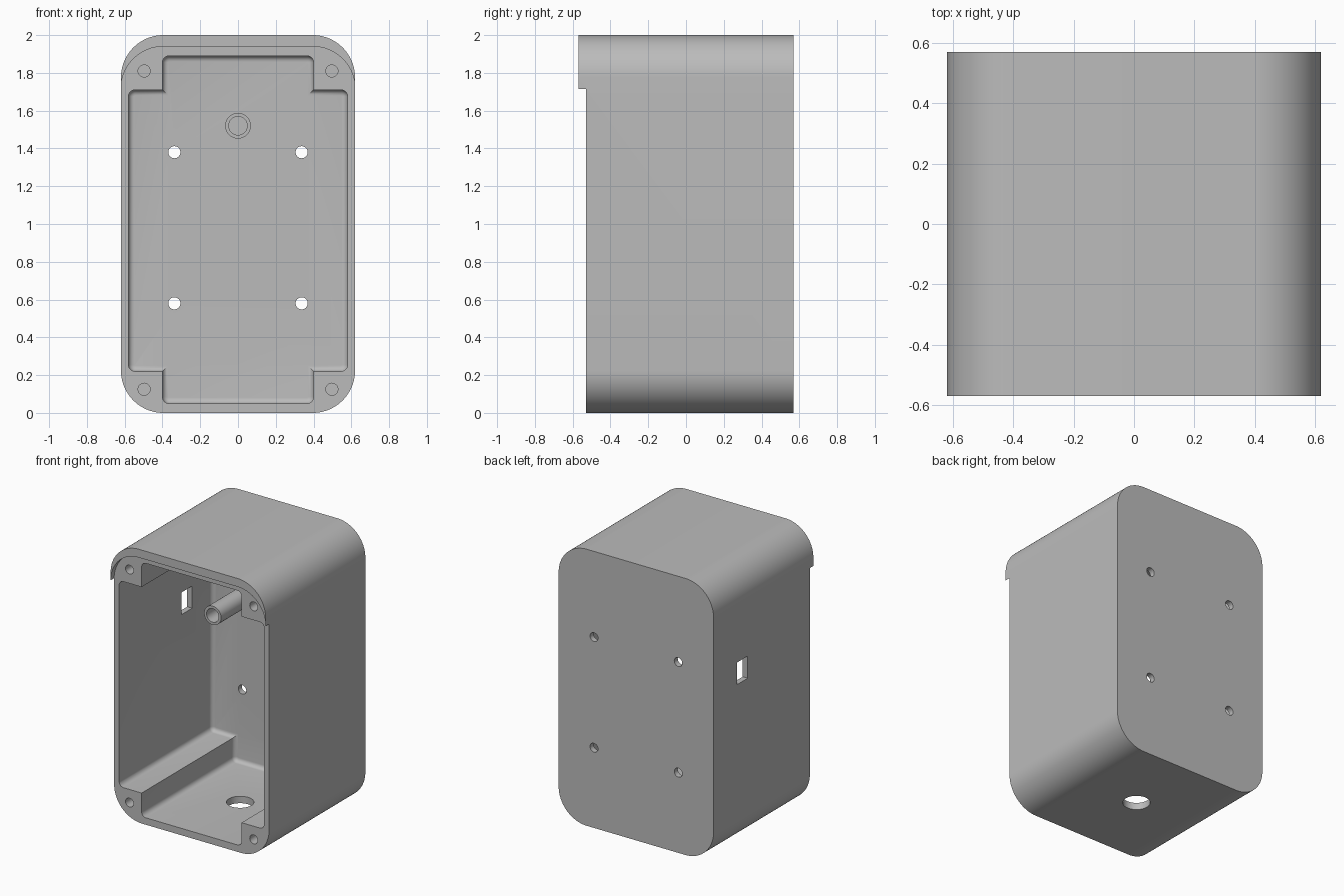
import bpy, bmesh
from math import sin, cos, pi
from mathutils import Vector, Matrix

cube = bpy.data.objects.get("Cube")
if cube:
    bpy.data.objects.remove(cube, do_unlink=True)

grey = bpy.data.materials.new("light grey plastic")
grey.use_nodes = True
colour = (0.5, 0.5, 0.5, 1)
grey.diffuse_color = colour
grey.node_tree.nodes["Principled BSDF"].inputs["Base Color"].default_value = colour

FRONT, BACK, RIM, FLOOR = -0.57, 0.57, -0.53, 0.53
HALF, HEIGHT, CORNER = 0.62, 2.0, 0.225


def rounded(corners, seg):
    """Profile from (x, z, radius) right-angle corners."""
    pts = [Vector(c[:2]) for c in corners]
    out = []
    for i, (x, z, r) in enumerate(corners):
        p = pts[i]
        if r == 0:
            out.append(p)
            continue
        a = (pts[i - 1] - p).normalized()
        b = (pts[(i + 1) % len(pts)] - p).normalized()
        c = p + r * (a + b)
        for k in range(seg + 1):
            t = k / seg * pi / 2
            out.append(c - r * (b * cos(t) + a * sin(t)))
    return out


def circle(x, z, r, n=32):
    return [Vector((x + r * cos(2 * pi * k / n), z + r * sin(2 * pi * k / n))) for k in range(n)]


def loft(name, rings, matrix=Matrix()):
    """Closed solid through (y, profile) rings."""
    bm = bmesh.new()
    loops = [[bm.verts.new((p.x, y, p.y)) for p in prof] for y, prof in rings]
    n = len(loops[0])
    for a, b in zip(loops, loops[1:]):
        for i in range(n):
            j = (i + 1) % n
            bm.faces.new((a[i], a[j], b[j], b[i]))
    bm.faces.new(loops[0])
    bm.faces.new(loops[-1])
    bmesh.ops.recalc_face_normals(bm, faces=bm.faces)
    bm.transform(matrix)
    mesh = bpy.data.meshes.new(name)
    bm.to_mesh(mesh)
    bm.free()
    mesh.materials.append(grey)
    obj = bpy.data.objects.new(name, mesh)
    bpy.context.collection.objects.link(obj)
    return obj


def cut(obj, cutter):
    cutter.hide_render = True
    mod = obj.modifiers.new("cut", "BOOLEAN")
    mod.operation = "DIFFERENCE"
    mod.solver = "EXACT"
    mod.object = cutter
    bpy.context.view_layer.update()
    graph = bpy.context.evaluated_depsgraph_get()
    mesh = bpy.data.meshes.new_from_object(obj.evaluated_get(graph))
    obj.modifiers.clear()
    obj.data = mesh
    bpy.data.objects.remove(cutter, do_unlink=True)


def smooth(obj):
    bpy.ops.object.select_all(action="DESELECT")
    obj.select_set(True)
    bpy.context.view_layer.objects.active = obj
    bpy.ops.object.shade_smooth_by_angle(angle=pi / 6)


def cavity_profile(d):
    """Cross-shaped interior, inset by d."""
    r = 0.035 - d
    w, n = 0.58 - d, 0.40 - d
    low, high, bottom, top = 0.22 + d, 1.71 - d, 0.05 + d, 1.89 - d
    right = [(n, bottom, r), (n, low, 0), (w, low, r), (w, high, r), (n, high, 0), (n, top, r)]
    left = [(-x, z, q) for x, z, q in reversed(right)]
    return rounded(right + left, 6)


# Outer shell with rounded corners
outline = rounded([(HALF, 0, CORNER), (HALF, HEIGHT, CORNER),
                   (-HALF, HEIGHT, CORNER), (-HALF, 0, CORNER)], 20)
case = loft("case", [(FRONT, outline), (BACK, outline)])

# Cut back the front rim, leaving a tapering rain hood at the top
hood_top, out = HEIGHT - 0.06, HALF + 0.1
spring = hood_top - CORNER
hood = rounded([(out, -0.1, 0), (out, spring, 0), (HALF, spring, 0), (HALF, hood_top, CORNER),
                (-HALF, hood_top, CORNER), (-HALF, spring, 0), (-out, spring, 0), (-out, -0.1, 0)], 20)
hood = [p for i, p in enumerate(hood) if (p - hood[i - 1]).length > 1e-4]
cut(case, loft("hood_cutter", [(FRONT - 0.1, hood), (RIM, hood)]))

# Interior with a filleted back edge
fillet = 0.03
rings = [(FRONT - 0.1, cavity_profile(0))]
for k in range(7):
    t = k / 6 * pi / 2
    rings.append((FLOOR - fillet + fillet * sin(t), cavity_profile(fillet * (1 - cos(t)))))
cut(case, loft("cavity_cutter", rings))

# Lid screw holes and wall mounting holes
for side in (-1, 1):
    for z in (0.125, 1.81):
        hole = circle(side * 0.497, z, 0.032)
        cut(case, loft("screw_cutter", [(FRONT - 0.1, hole), (RIM + 0.3, hole)]))
    for z in (0.58, 1.38):
        hole = circle(side * 0.337, z, 0.032)
        cut(case, loft("mount_cutter", [(FLOOR - 0.1, hole), (BACK + 0.1, hole)]))

# Cable hole in the floor
hole = circle(0, 0, 0.09, 40)
cut(case, loft("cable_cutter", [(-0.1, hole), (0.1, hole)],
               Matrix.Translation((0, 0.025, 0)) @ Matrix.Rotation(pi / 2, 4, "X")))

# Rectangular slot in the right wall
slot = [Vector((x, z)) for x, z in ((-0.7, 1.19), (-0.5, 1.19), (-0.5, 1.35), (-0.7, 1.35))]
cut(case, loft("slot_cutter", [(0.18, slot), (0.305, slot)]))
smooth(case)

# Hollow post on the back wall
outer, inner = circle(0, 1.52, 0.068), circle(0, 1.52, 0.049)
post = loft("hollow_post", [(-0.29, outer), (FLOOR + 0.01, outer)])
cut(post, loft("post_cutter", [(-0.4, inner), (FLOOR - 0.01, inner)]))
smooth(post)
